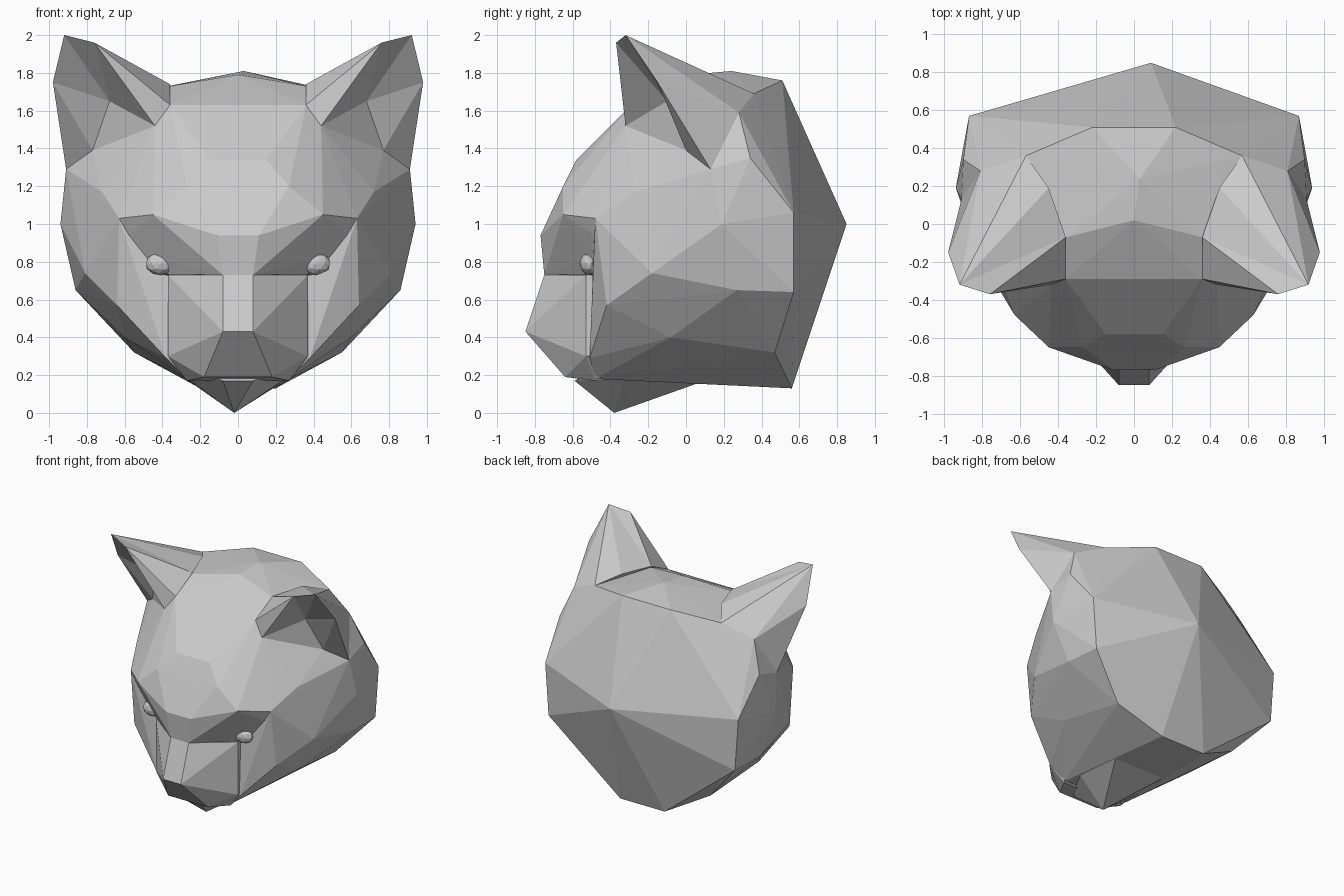
import bpy, bmesh

if "Cube" in bpy.data.objects:
    bpy.data.objects.remove(bpy.data.objects["Cube"])

grey = bpy.data.materials.new("plain grey")
grey.diffuse_color = (0.6, 0.6, 0.6, 1)
grey.use_nodes = True
grey.node_tree.nodes["Principled BSDF"].inputs["Base Color"].default_value = grey.diffuse_color


def finish(name, bm):
    bmesh.ops.recalc_face_normals(bm, faces=bm.faces)
    me = bpy.data.meshes.new(name)
    bm.to_mesh(me)
    bm.free()
    me.materials.append(grey)
    ob = bpy.data.objects.new(name, me)
    bpy.context.collection.objects.link(ob)
    return ob


def mirrored_hull(name, half, middle=()):
    """Faceted solid wrapped round the points, both sides of x = 0."""
    bm = bmesh.new()
    for x, y, z in half:
        bm.verts.new((x, y, z))
        bm.verts.new((-x, y, z))
    for p in middle:
        bm.verts.new(p)
    res = bmesh.ops.convex_hull(bm, input=bm.verts)
    junk = {g for g in res["geom_interior"] + res["geom_unused"]
            if isinstance(g, bmesh.types.BMVert)}
    bmesh.ops.delete(bm, geom=list(junk), context='VERTS')
    return finish(name, bm)


back_tip = (0.09, 0.85, 1.0)
# points shared by the upper and lower head
sides = [(0.94, 0.19, 1.0), (0.87, 0.57, 1.06), (0.81, -0.18, 0.74),
         (0.86, 0.27, 0.65), (0.84, 0.57, 0.64)]
brow_end = (0.63, -0.48, 1.03)
socket = (0.49, -0.49, 0.83)
bridge = (0.08, -0.75, 0.73)

# upper head: crown, forehead and overhanging brow
mirrored_hull("upper_head", sides + [
    (0.22, 0.51, 1.76), (0.57, 0.36, 1.69), (0.81, 0.28, 1.59), (0.90, 0.34, 1.35),
    (0.91, 0.13, 1.29), (0.77, 0.0, 1.39), (0.36, -0.07, 1.73), (0.36, -0.29, 1.63),
    (0.44, -0.32, 1.52), (0.72, -0.27, 1.17), (0.15, -0.58, 1.34), (0.27, -0.65, 1.20),
    (0.45, -0.65, 1.05), (0.11, -0.77, 0.94), brow_end, bridge, socket],
    [back_tip, (0.03, 0.24, 1.81), (0, 0.02, 1.79)])

# lower head: cheeks and jaw, flat behind the muzzle
mirrored_hull("lower_head", sides + [
    brow_end, socket, (0.64, -0.42, 0.57), (0.38, -0.51, 0.29), (0.27, -0.48, 0.18),
    (0.60, -0.08, 0.40), (0.25, 0.10, 0.17), (0.55, 0.47, 0.32), (0.20, 0.56, 0.13)],
    [back_tip])

# muzzle and nose standing out from the face
mirrored_hull("muzzle", [
    bridge, (0.37, -0.53, 0.73), (0.08, -0.85, 0.43), (0.37, -0.53, 0.30),
    (0.18, -0.64, 0.19), (0.27, -0.48, 0.17), (0.37, -0.3, 0.73), (0.37, -0.3, 0.3),
    (0.08, -0.4, 0.8)])

# pointed chin below the mouth
mirrored_hull("chin", [
    (0.25, -0.33, 0.18), (0.08, -0.59, 0.17), (0.25, 0.10, 0.17), (0.59, -0.08, 0.40)],
    [(-0.02, -0.38, 0.0), (0, -0.2, 0.4)])

# ears: hollow cones, a = tip, k = bottom of the hollow
ear = {"a": (0.92, -0.32, 2.0), "b": (0.76, -0.37, 1.96), "c": (0.98, -0.15, 1.75),
       "d": (0.44, -0.32, 1.52), "e": (0.77, 0.0, 1.39), "f": (0.91, 0.13, 1.29),
       "g": (0.36, -0.07, 1.74), "m": (0.36, -0.29, 1.63), "n": (0.45, 0.19, 1.75),
       "h": (0.57, 0.36, 1.69), "i": (0.81, 0.28, 1.59), "k": (0.68, -0.10, 1.65)}
ear_faces = "abg agn anh ahi aic cif cfe ack cek edk dbk bak bgm bmd gnm nhm hdm hid ied ife"
for side, s in (("right", 1), ("left", -1)):
    bm = bmesh.new()
    v = {n: bm.verts.new((s * x, y, z)) for n, (x, y, z) in ear.items()}
    for f in ear_faces.split():
        bm.faces.new([v[n] for n in f])
    finish(side + "_ear", bm)

    # eyes: small faceted balls under the brow
    bm = bmesh.new()
    bmesh.ops.create_icosphere(bm, subdivisions=2, radius=0.08)
    bmesh.ops.scale(bm, vec=(1.0, 0.6, 0.75), verts=bm.verts)
    bmesh.ops.translate(bm, vec=(s * 0.41, -0.515, 0.79), verts=bm.verts)
    finish(side + "_eye", bm)
